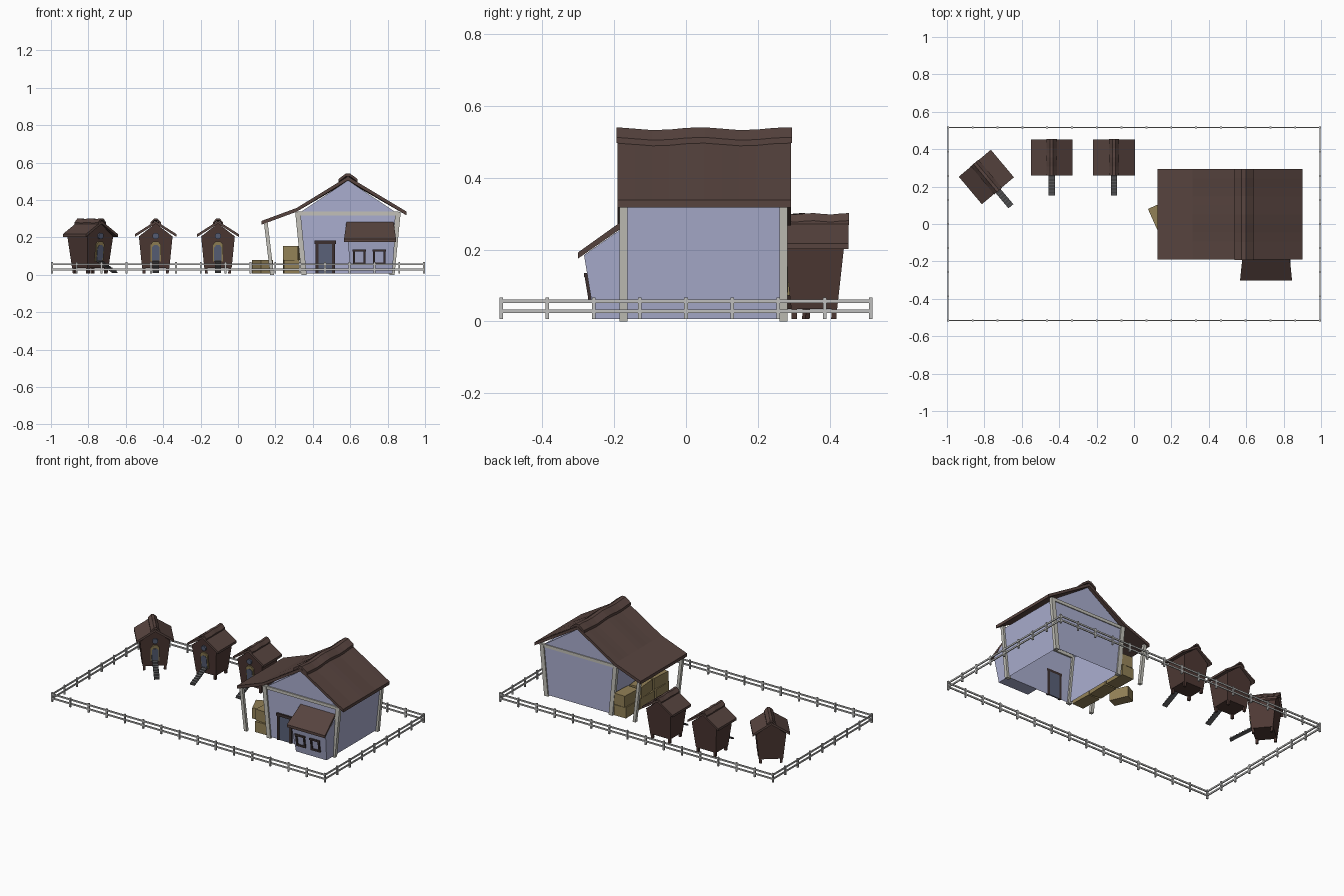
import bpy, bmesh, math
from mathutils import Vector as V, Matrix

if "Cube" in bpy.data.objects:
    bpy.data.objects.remove(bpy.data.objects["Cube"])


def mat(name, r, g, b):
    m = bpy.data.materials.new(name)
    m.diffuse_color = (r, g, b, 1)
    m.use_nodes = True
    m.node_tree.nodes["Principled BSDF"].inputs["Base Color"].default_value = m.diffuse_color
    return m


WALL = mat("lavender plaster", .40, .42, .62)
ROOF = mat("roof brown", .095, .057, .049)
WOOD = mat("coop brown", .075, .04, .034)
TRIM = mat("pale timber", .54, .53, .48)
FENCE = mat("fence grey", .52, .52, .51)
HAY = mat("straw", .29, .22, .095)
DOOR = mat("slate blue", .10, .12, .19)
DARK = mat("dark frame", .045, .03, .03)
RAMP = mat("ramp grey", .10, .10, .105)

HEX = [(0, 1, 2, 3), (7, 6, 5, 4), (0, 4, 5, 1), (1, 5, 6, 2), (2, 6, 7, 3), (3, 7, 4, 0)]


def make(name, parts, material, M=Matrix()):
    """One object from a list of (verts, faces) parts."""
    bm = bmesh.new()
    for verts, faces in parts:
        vs = [bm.verts.new(M @ V(v)) for v in verts]
        for f in faces:
            bm.faces.new([vs[i] for i in f])
    bmesh.ops.recalc_face_normals(bm, faces=bm.faces)
    me = bpy.data.meshes.new(name)
    bm.to_mesh(me)
    bm.free()
    me.materials.append(material)
    ob = bpy.data.objects.new(name, me)
    bpy.context.collection.objects.link(ob)
    return ob


def beam(p, q, a, b):
    """Bar from p to q; a and b are the full section vectors."""
    p, q, a, b = V(p), V(q), V(a) / 2, V(b) / 2
    return [c + s * a + t * b for c in (p, q) for s, t in ((-1, -1), (1, -1), (1, 1), (-1, 1))], HEX


def box(x0, x1, y0, y1, z0, z1):
    return beam(((x0 + x1) / 2, (y0 + y1) / 2, z0), ((x0 + x1) / 2, (y0 + y1) / 2, z1),
                (x1 - x0, 0, 0), (0, y1 - y0, 0))


def sweep(rings, caps=True, skip=None):
    """Skin a list of rings with equal point counts."""
    n = len(rings[0])
    verts = [p for r in rings for p in r]
    faces = [(k * n + i, k * n + (i + 1) % n, (k + 1) * n + (i + 1) % n, (k + 1) * n + i)
             for k in range(len(rings) - 1) for i in range(n) if i != skip]
    if caps:
        faces += [tuple(range(n)), tuple(range(len(verts) - n, len(verts)))]
    return verts, faces


def roof(top, thick, y0, y1, wavy=(), amp=0, n=1):
    """Bent slab along y; the points listed in wavy sag and rise."""
    rings = []
    for k in range(n + 1):
        t = k / n
        w = amp * (math.cos(t * 4 * math.pi + .3) - 1)
        line = [(x, z + (w if i in wavy else 0)) for i, (x, z) in enumerate(top)]
        line += [(x, z - thick) for x, z in reversed(line)]
        rings.append([(x, y0 + (y1 - y0) * t, z) for x, z in line])
    return sweep(rings)


def plate(pts, y0, y1):
    return sweep([[(x, y, z) for x, z in pts] for y in (y0, y1)])


# ---- main house ----
CX = .588
gable = [(CX - .235, .007), (CX + .235, .007), (CX + .268, .325), (CX, .505), (CX - .268, .325)]
make("house_walls", [sweep([[(x, y, z) for x, z in gable] for y in (-.175, .275)], skip=0)], WALL)
make("house_roof", [roof([(.126, .288), (.313, .357), (CX, .526), (.901, .338)], .02,
                         -.191, .293, (2,), .004, 10)], ROOF)
make("house_ridge_cap", [roof([(CX - .05, .513), (CX - .012, .541), (CX + .012, .541), (CX + .05, .513)],
                              .016, -.193, .295, (0, 1, 2, 3), .004, 10)], ROOF)
frame = []
for y in (-.174, .272):
    for s in (-1, 1):
        frame.append(beam((CX + s * .235, y, 0), (CX + s * .268, y, .335), (.028, 0, 0), (0, .022, 0)))
    frame.append(box(CX - .27, CX + .27, y - .009, y + .009, .318, .338))
    # porch posts
    frame.append(beam((.182, y, 0), (.148, y, .285), (.02, 0, 0), (0, .02, 0)))
make("house_frame_and_porch_posts", frame, TRIM)

# front door
make("house_door_frame", [box(.414, .43, -.186, -.172, .007, .18), box(.503, .519, -.186, -.172, .007, .18),
                          box(.41, .523, -.187, -.172, .165, .182)], DARK)
make("house_door", [box(.43, .503, -.18, -.171, .007, .165)], DOOR)

# ---- front lean-to ----
ring = lambda x0, x1, y, z: [(x0, y, z), (x1, y, z)]
lv = ring(.602, .825, -.255, .007) + ring(.825, .602, -.17, .007) + \
    ring(.587, .838, -.284, .185) + ring(.838, .587, -.17, .265)
make("lean_to_walls", [(lv, HEX)], WALL)
rv = ring(.567, .845, -.301, .175) + ring(.832, .58, -.175, .263) + \
    ring(.567, .845, -.301, .192) + ring(.832, .58, -.175, .282)
make("lean_to_roof", [(rv, HEX)], ROOF)
bars = []
face = lambda x, z: (x, -.257 - .165 * (z - .007), z)
for x in (.648, .755):
    for s in (-1, 1):
        bars.append(beam(face(x + s * .028, .058), face(x + s * .028, .132), (.011, 0, 0), (0, .012, 0)))
    for z, h in ((.06, .034), (.13, .037)):
        bars.append(beam(face(x - h, z), face(x + h, z), (0, .014, 0), (0, 0, .011)))
make("lean_to_window_frames", bars, DARK)

# ---- straw bales ----
bales = []


def bale(x, y, z, w, d, h, deg):
    R = Matrix.Rotation(math.radians(deg), 3, 'Z')
    bales.append(beam((x, y, z), (x, y, z + h), R @ V((w, 0, 0)), R @ V((0, d, 0))))


for i, y in enumerate((-.10, .055, .21)):
    bale(.285, y, .008, .085, .145, .07, (2, -2, 1)[i])
    bale(.285, y + .005, .08, .08, .135, .073, (-4, 5, -3)[i])
bale(.131, .04, .008, .07, .12, .07, 24)
make("straw_bales", bales, HAY)


# ---- chicken coops ----
def coop(tag, x, y, deg):
    M = Matrix.Translation((x, y, 0)) @ Matrix.Rotation(math.radians(deg), 4, 'Z')
    shear = Matrix()
    shear[1][2] = -.115  # front details follow the leaning wall
    F = M @ shear
    rings = []
    for s in (-1, 1):
        rings.append([(-.073, s * .064, .035), (.073, s * .064, .035), (.09, s * .083, .205),
                      (0, s * .086, .275), (-.09, s * .083, .205)])
    make(tag + "_body", [sweep(rings)], WOOD, M)
    make(tag + "_roof", [roof([(-.112, .217), (0, .288), (.112, .217)], .015, -.097, .095)], ROOF, M)
    make(tag + "_ridge_cap", [roof([(-.027, .281), (-.008, .302), (.008, .302), (.027, .281)], .012,
                                   -.099, .097, (0, 1, 2, 3), .002, 8)], ROOF, M)
    make(tag + "_legs", [beam((a * .062, b * .055, .007), (a * .064, b * .056, .05), (.015, 0, 0), (0, .015, 0))
                         for a in (-1, 1) for b in (-1, 1)], WOOD, M)
    # doorway, surround and round window
    arch = lambda w, z0, z1: [(-w, z0), (w, z0), (w, z1 - w * .6), (w * .5, z1), (-w * .5, z1), (-w, z1 - w * .6)]
    make(tag + "_door_surround", [plate(arch(.027, .072, .178), -.067, -.056)], HAY, F)
    make(tag + "_door", [plate(arch(.02, .072, .158), -.07, -.056)], DOOR, F)
    disc = [(.018 * math.cos(k * math.pi / 4 + .39), .207 + .018 * math.sin(k * math.pi / 4 + .39)) for k in range(8)]
    make(tag + "_window", [plate(disc, -.067, -.056)], DOOR, F)
    # ramp with cleats
    a, b = V((0, -.07, .076)), V((0, -.205, .012))
    ramp = [beam(a, b, (.034, 0, 0), (0, 0, .007))]
    for k in range(8):
        c = a.lerp(b, (k + .5) / 8) + V((0, 0, .005))
        ramp.append(beam(c - V((.017, 0, 0)), c + V((.017, 0, 0)), (0, .005, 0), (0, 0, .005)))
    make(tag + "_ramp", ramp, RAMP, M)


coop("left_coop", -.79, .252, 40)
coop("middle_coop", -.44, .357, 0)
coop("right_coop", -.107, .357, 0)

# ---- fence ----
X, Y = .995, .515
fence = []
for s in (-1, 1):
    for k in range(16):
        x = -X + 2 * X * k / 15
        fence.append(box(x - .005, x + .005, s * Y - .005, s * Y + .005, .007, .067))
    for k in range(1, 8):
        y = -Y + 2 * Y * k / 8
        fence.append(box(s * X - .005, s * X + .005, y - .005, y + .005, .007, .067))
    for z in (.029, .056):
        fence.append(box(-X, X, s * Y - .003, s * Y + .003, z - .005, z + .005))
        fence.append(box(s * X - .003, s * X + .003, -Y, Y, z - .005, z + .005))
make("fence", fence, FENCE)
